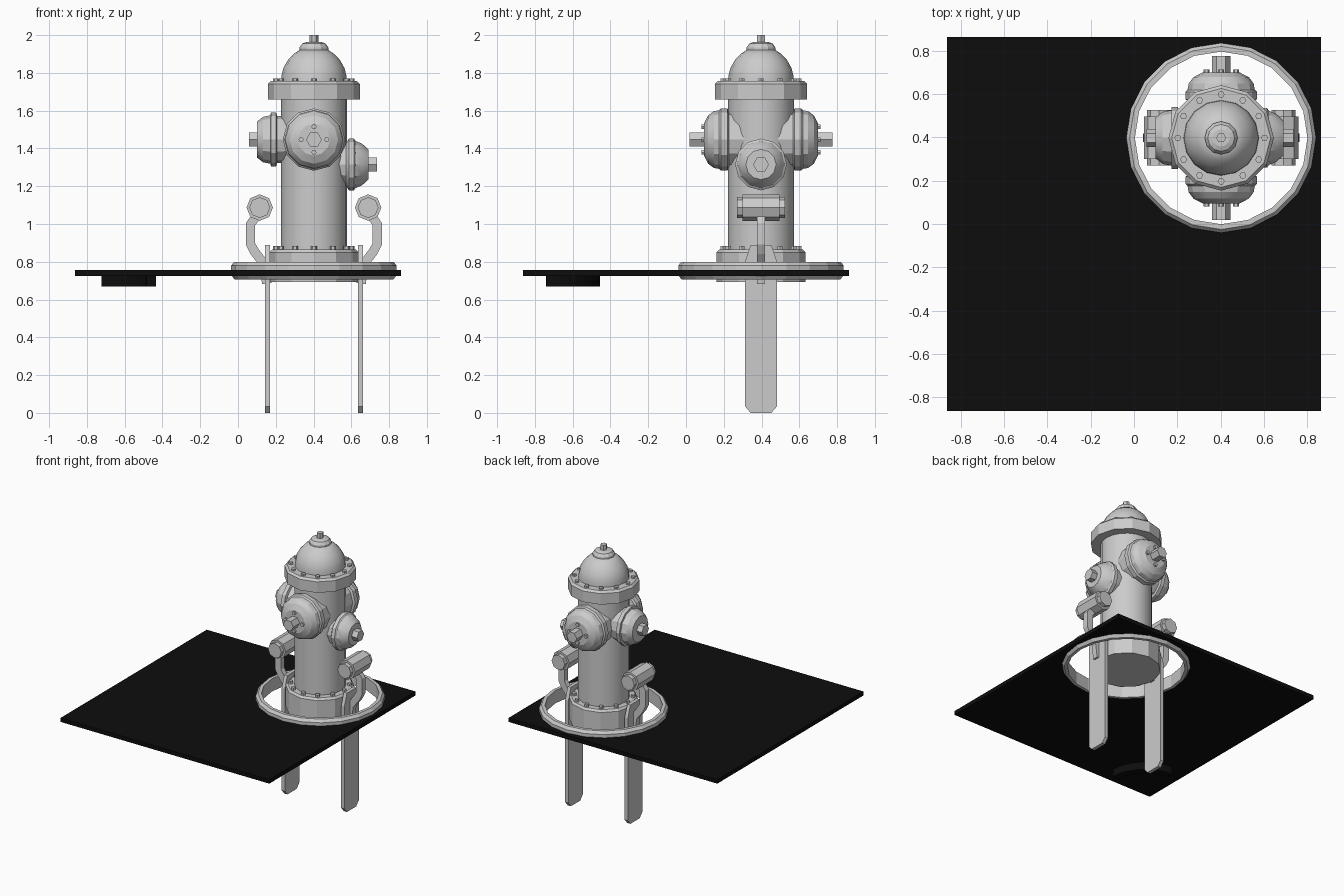
import bpy, bmesh, math
from mathutils import Vector, Matrix

if "Cube" in bpy.data.objects:
    bpy.data.objects.remove(bpy.data.objects["Cube"])

CX, CY = 0.402, 0.397
AXIS = Vector((CX, CY, 0))


def finish(name, bm, smooth=None, mat=None):
    bmesh.ops.recalc_face_normals(bm, faces=bm.faces)
    me = bpy.data.meshes.new(name)
    bm.to_mesh(me)
    bm.free()
    ob = bpy.data.objects.new(name, me)
    bpy.context.collection.objects.link(ob)
    if mat:
        me.materials.append(mat)
    if smooth:
        bpy.ops.object.select_all(action='DESELECT')
        ob.select_set(True)
        bpy.context.view_layer.objects.active = ob
        bpy.ops.object.shade_smooth_by_angle(angle=math.radians(smooth))
    return ob


def lathe(name, profile, sides, origin=AXIS, axis=(0, 0, 1), closed=False, smooth=None, bm=None):
    """Revolve (radius, height) points around an axis; add to bm if one is given."""
    own = bm is None
    bm = bmesh.new() if own else bm
    m = Matrix.Translation(origin)
    if tuple(axis) != (0, 0, 1):
        m = m @ Vector(axis).to_track_quat('Z', 'Y').to_matrix().to_4x4()
    rings = [[bm.verts.new(m @ Vector((r * math.cos(t), r * math.sin(t), h)))
              for t in (2 * math.pi * i / sides for i in range(sides))] for r, h in profile]
    pairs = list(zip(rings, rings[1:])) + ([(rings[-1], rings[0])] if closed else [])
    for a, b in pairs:
        for i in range(sides):
            j = (i + 1) % sides
            bm.faces.new((a[i], a[j], b[j], b[i]))
    if not closed:
        bm.faces.new(rings[0])
        bm.faces.new(rings[-1])
    return finish(name, bm, smooth) if own else None


def extrude_outline(name, pts, depth, mat=None):
    """Polygon of 3D points pushed along a depth vector."""
    bm = bmesh.new()
    f = bm.faces.new([bm.verts.new(p) for p in pts])
    ext = bmesh.ops.extrude_face_region(bm, geom=[f], use_keep_orig=True)
    vs = [v for v in ext['geom'] if isinstance(v, bmesh.types.BMVert)]
    bmesh.ops.translate(bm, vec=depth, verts=vs)
    return finish(name, bm, mat=mat)


def ribbon(path, width):
    """Outline of a flat strip following a 2D path."""
    left, right = [], []
    for i, p in enumerate(path):
        d = (Vector(path[min(i + 1, len(path) - 1)]) - Vector(path[max(i - 1, 0)])).normalized()
        n = Vector((-d.y, d.x)) * width / 2
        left.append(Vector(p) + n)
        right.append(Vector(p) - n)
    return left + right[::-1]


def bolt_ring(name, count, radius, origin, axis, h0, h1, size):
    bm = bmesh.new()
    rot = Vector(axis).to_track_quat('Z', 'Y') if tuple(axis) != (0, 0, 1) else Matrix.Identity(3).to_quaternion()
    for i in range(count):
        t = 2 * math.pi * i / count
        off = rot @ Vector((radius * math.cos(t), radius * math.sin(t), 0))
        lathe("", [(size, h0), (size, h1)], 6, origin + off, axis, bm=bm)
    finish(name, bm)


black = bpy.data.materials.new("black")
black.diffuse_color = (0.004, 0.004, 0.004, 1)
black.use_nodes = True
black.node_tree.nodes["Principled BSDF"].inputs["Base Color"].default_value = black.diffuse_color

# Black square plate with a round hole
bm = bmesh.new()
bmesh.ops.create_cube(bm, size=1, matrix=Matrix.Translation((0, 0, 0.741)) @ Matrix.Diagonal((1.725, 1.725, 0.03, 1)))
plate = finish("ground_plate", bm, mat=black)
cutter = lathe("hole_cutter", [(0.415, 0.5), (0.415, 1.0)], 20)
cutter.hide_render = True
cutter.hide_set(True)
mod = plate.modifiers.new("hole", 'BOOLEAN')
mod.operation = 'DIFFERENCE'
mod.solver = 'EXACT'
mod.object = cutter
bpy.context.view_layer.objects.active = plate
bpy.ops.object.modifier_apply(modifier="hole")
bpy.data.objects.remove(cutter)

# Small curved bar under the plate
arc = [(-0.72 + 0.26 * math.cos(t), -0.74 + 0.26 * math.sin(t))
       for t in (math.radians(90 * i / 8) for i in range(9))]
extrude_outline("underside_bar", [(p.x, p.y, 0.67) for p in ribbon(arc, 0.05)], (0, 0, 0.06), black)

# Collar ring around the hole
lathe("collar_ring", [(0.42, 0.705), (0.438, 0.73), (0.438, 0.78), (0.422, 0.80), (0.398, 0.80), (0.398, 0.705)],
      20, closed=True)

# Barrel, flanges and bonnet
lathe("base_flange", [(0.235, 0.692), (0.235, 0.85), (0.222, 0.865)], 12)
lathe("barrel", [(0.175, 0.85), (0.175, 1.68)], 20, smooth=35)
lathe("top_flange", [(0.243, 1.66), (0.243, 1.742), (0.228, 1.757)], 12)
lathe("bonnet", [(0.174, 1.75), (0.172, 1.785), (0.162, 1.825), (0.138, 1.868), (0.108, 1.9), (0.075, 1.922)],
      16, smooth=35)
lathe("bonnet_cap", [(0.076, 1.915), (0.076, 1.935), (0.062, 1.955), (0.04, 1.963)], 12)
lathe("bonnet_nut", [(0.023, 1.955), (0.023, 2.0)], 6)
bolt_ring("base_bolts", 12, 0.2, AXIS, (0, 0, 1), 0.86, 0.883, 0.016)
bolt_ring("flange_bolts", 12, 0.2, AXIS, (0, 0, 1), 1.75, 1.77, 0.016)

# Outlet nozzles: name, direction, height, (radius, distance) profile, nut tip, bolts
big = [(0.15, 0.05), (0.15, 0.17), (0.165, 0.178), (0.165, 0.212), (0.155, 0.222), (0.15, 0.25),
       (0.128, 0.28), (0.085, 0.302)]
left = [(0.12, 0.05), (0.125, 0.195), (0.143, 0.2), (0.143, 0.228), (0.128, 0.23), (0.12, 0.27), (0.095, 0.302)]
right = [(0.105, 0.05), (0.115, 0.17), (0.137, 0.185), (0.137, 0.212), (0.125, 0.22), (0.11, 0.255), (0.08, 0.288)]
for name, axis, z, prof, tip, bolts in (
        ("front_nozzle", (0, -1, 0), 1.447, big, 0.378, 4),
        ("back_nozzle", (0, 1, 0), 1.447, big, 0.378, 4),
        ("left_nozzle", (-1, 0, 0), 1.447, left, 0.344, 0),
        ("right_nozzle", (1, 0, 0), 1.315, right, 0.333, 0)):
    o = AXIS + Vector((0, 0, z))
    lathe(name, prof, 12, o, axis, smooth=25)
    end = prof[-1][1]
    lathe(name + "_nut", [(0.042, end - 0.01), (0.042, tip)], 6, o, axis)
    if bolts:
        bolt_ring(name + "_bolts", bolts, 0.068, o, axis, end - 0.01, end + 0.014, 0.014)

# Legs, bent arms and roller grips on both sides
leg = [(-0.085, 0.035), (-0.055, 0.003), (0.055, 0.003), (0.085, 0.035), (0.085, 0.80), (0.055, 0.888),
       (-0.055, 0.888), (-0.085, 0.80)]
arm = [(0.295, 1.055), (0.335, 1.0), (0.336, 0.895), (0.315, 0.855), (0.262, 0.785), (0.25, 0.685)]
for side, s in (("left", -1), ("right", 1)):
    extrude_outline(side + "_leg", [(CX + s * 0.233, CY + y, max(z, 0.0) if z > 0.01 else 0.0) for y, z in leg],
                    (s * 0.026, 0, 0))
    extrude_outline(side + "_arm", [(CX + s * p.x, CY - 0.02, p.y) for p in ribbon(arm, 0.05)], (0, 0.04, 0))
    lathe(side + "_grip", [(0.055, -0.128), (0.055, -0.098), (0.07, -0.098), (0.07, 0.098), (0.055, 0.098),
                           (0.055, 0.128)], 8, Vector((CX + s * 0.287, CY, 1.087)), (0, 1, 0))
